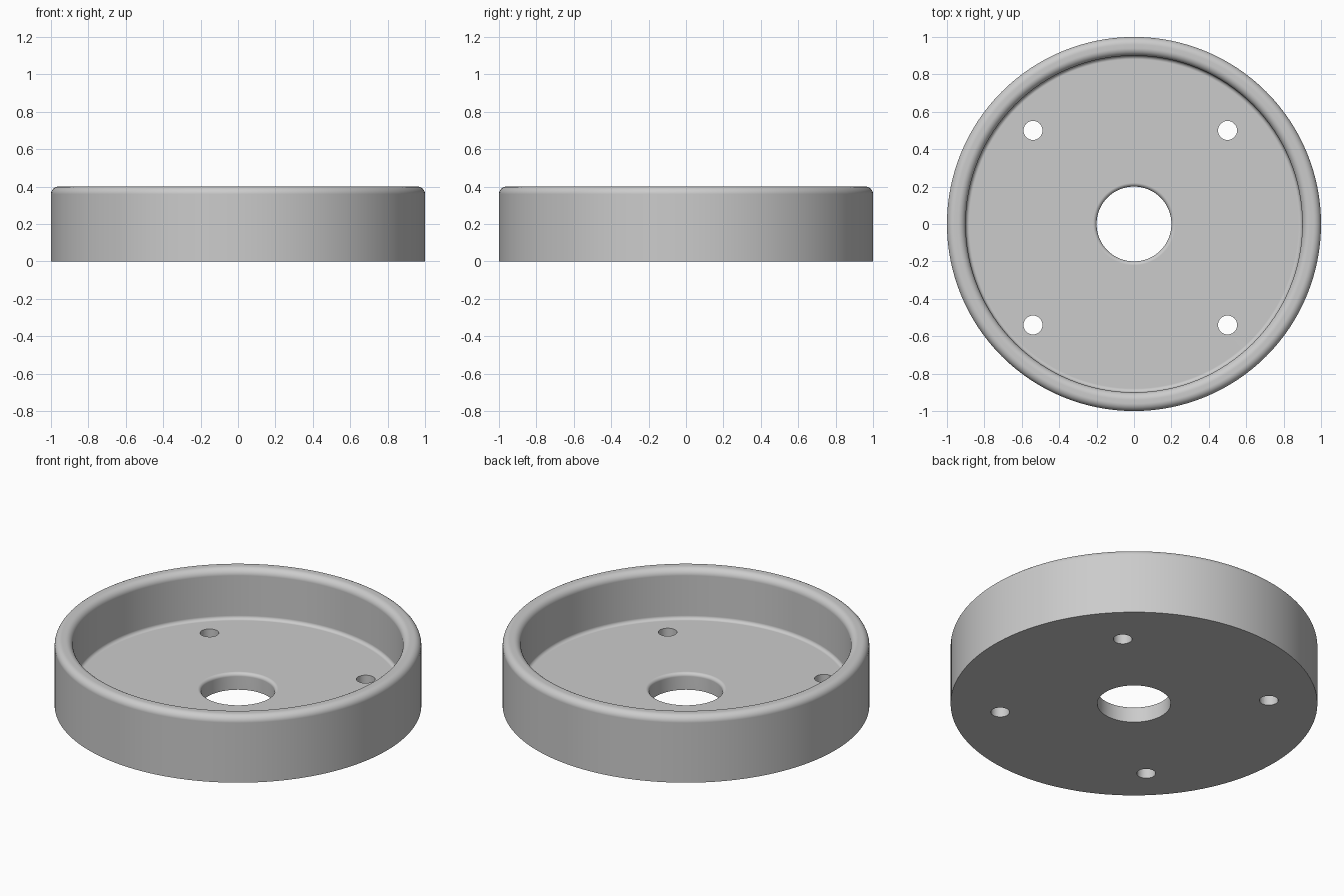
import bpy, bmesh, math
from mathutils import Vector

cube = bpy.data.objects.get("Cube")
if cube:
    bpy.data.objects.remove(cube, do_unlink=True)

SEGMENTS = 128
OUTER, INNER, BORE = 1.0, 0.9, 0.2
HEIGHT, FLOOR = 0.4, 0.1
RIM, FILLET = 0.04, 0.02

grey = bpy.data.materials.new("plain grey")
grey.use_nodes = True
colour = (0.6, 0.6, 0.6, 1)
grey.diffuse_color = colour
grey.node_tree.nodes["Principled BSDF"].inputs["Base Color"].default_value = colour


def arc(r, z, radius, start, end, steps=8):
    """Points of a fillet in the r-z plane, angles in degrees."""
    angles = [math.radians(start + (end - start) * i / steps) for i in range(steps + 1)]
    return [(r + radius * math.cos(a), z + radius * math.sin(a)) for a in angles]


# Cross-section: base, outer wall, rounded rim, inner wall, floor, bore
profile = [(BORE, 0), (OUTER, 0)]
profile += arc(OUTER - RIM, HEIGHT - RIM, RIM, 0, 90)
profile += arc(INNER + RIM, HEIGHT - RIM, RIM, 90, 180)
profile += arc(INNER - FILLET, FLOOR + FILLET, FILLET, 0, -90)
profile += arc(BORE + FILLET, FLOOR - FILLET, FILLET, 90, 180)

# Dish body, turned around the z axis
bm = bmesh.new()
ring = [bm.verts.new((r, 0, z)) for r, z in profile]
edges = [bm.edges.new((v, ring[(i + 1) % len(ring)])) for i, v in enumerate(ring)]
bmesh.ops.spin(bm, geom=ring + edges, cent=(0, 0, 0), axis=(0, 0, 1),
               angle=math.tau, steps=SEGMENTS)
bmesh.ops.remove_doubles(bm, verts=bm.verts, dist=0.0001)
bmesh.ops.recalc_face_normals(bm, faces=bm.faces)
mesh = bpy.data.meshes.new("dish")
bm.to_mesh(mesh)
bm.free()
dish = bpy.data.objects.new("dish", mesh)
bpy.context.collection.objects.link(dish)
mesh.materials.append(grey)

# Four screw holes, on a square set slightly off centre
bm = bmesh.new()
for sx in (-1, 1):
    for sy in (-1, 1):
        made = bmesh.ops.create_cone(bm, cap_ends=True, segments=40,
                                     radius1=0.051, radius2=0.051, depth=0.4)
        bmesh.ops.translate(bm, verts=made["verts"],
                            vec=Vector((0.52 * sx - 0.02, 0.52 * sy - 0.02, 0.05)))
cutter_mesh = bpy.data.meshes.new("screw_hole_cutter")
bm.to_mesh(cutter_mesh)
bm.free()
cutter_mesh.materials.append(grey)
cutter = bpy.data.objects.new("screw_hole_cutter", cutter_mesh)
bpy.context.collection.objects.link(cutter)
cutter.hide_render = True

holes = dish.modifiers.new("screw holes", 'BOOLEAN')
holes.operation = 'DIFFERENCE'
holes.solver = 'EXACT'
holes.object = cutter

bpy.ops.object.select_all(action='DESELECT')
dish.select_set(True)
bpy.context.view_layer.objects.active = dish
bpy.ops.object.modifier_apply(modifier=holes.name)
bpy.data.objects.remove(cutter, do_unlink=True)

# Smooth fillets and walls, flat floor and base
bpy.ops.object.shade_smooth_by_angle(angle=math.radians(30))
normals = dish.modifiers.new("flat floor", 'WEIGHTED_NORMAL')
normals.keep_sharp = True
normals.weight = 100
